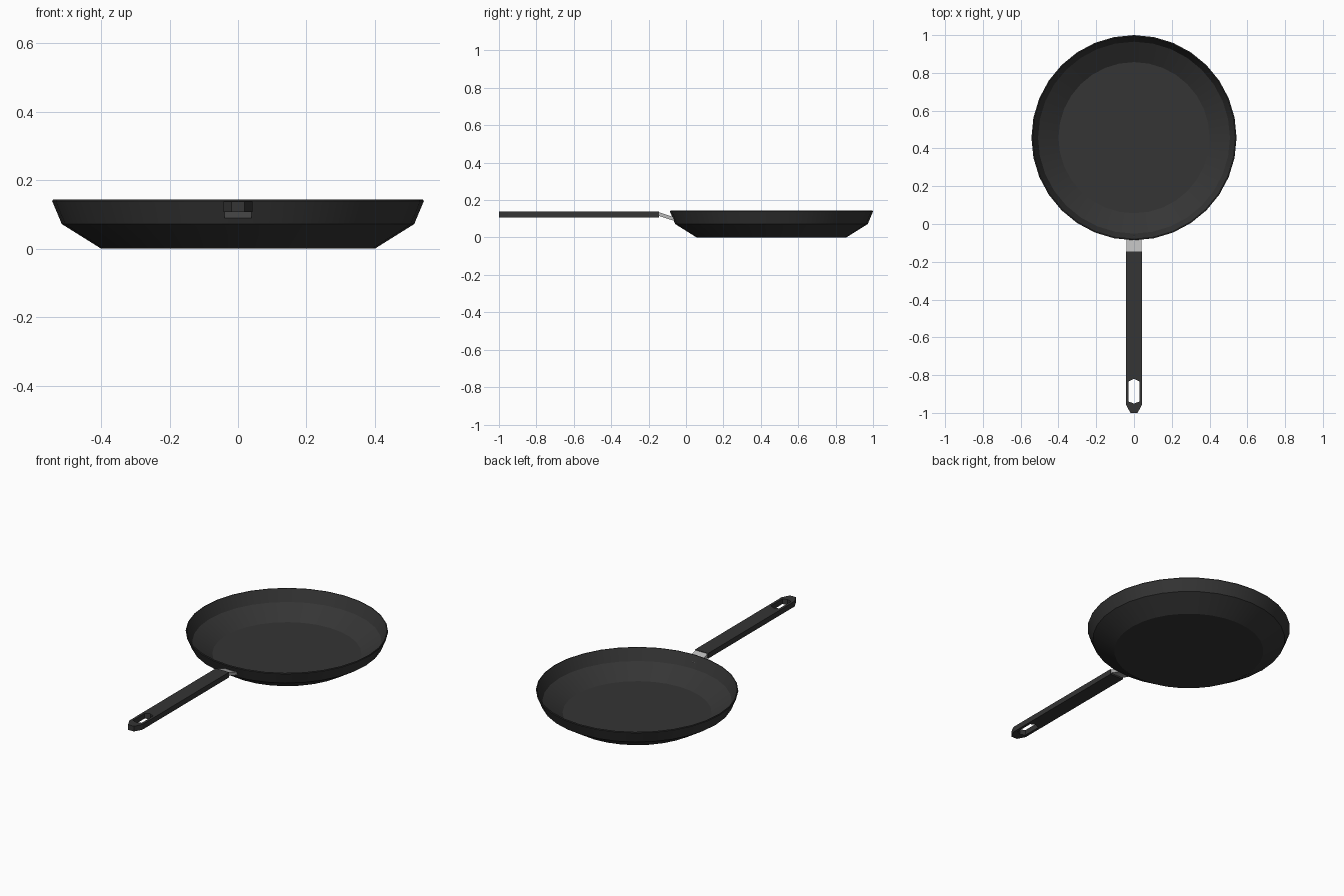
import bpy, bmesh, math

if "Cube" in bpy.data.objects:
    bpy.data.objects.remove(bpy.data.objects["Cube"])


def material(name, rgb):
    m = bpy.data.materials.new(name)
    m.diffuse_color = (*rgb, 1)
    m.use_nodes = True
    m.node_tree.nodes["Principled BSDF"].inputs["Base Color"].default_value = m.diffuse_color
    return m


BLACK = material("black coating", (0.035, 0.035, 0.035))
STEEL = material("brushed steel", (0.48, 0.48, 0.48))


def add_object(name, mesh, mat):
    mesh.materials.clear()
    mesh.materials.append(mat)
    ob = bpy.data.objects.new(name, mesh)
    bpy.context.collection.objects.link(ob)
    return ob


def lathe(name, profile, centre, sides, mat):
    """Spin an (r, z) profile that runs from bottom outside to floor inside."""
    bm = bmesh.new()
    rings = []
    for r, z in profile:
        rings.append([bm.verts.new((centre[0] + r * math.cos(2 * math.pi * i / sides),
                                    centre[1] + r * math.sin(2 * math.pi * i / sides), z))
                      for i in range(sides)])
    for a, b in zip(rings, rings[1:]):
        for i in range(sides):
            j = (i + 1) % sides
            bm.faces.new((a[i], a[j], b[j], b[i]))
    bm.faces.new(rings[0][::-1])
    bm.faces.new(rings[-1])
    mesh = bpy.data.meshes.new(name)
    bm.to_mesh(mesh)
    bm.free()
    return add_object(name, mesh, mat)


def plate(name, outlines, z0, z1, mat):
    """Flat plate from mirrored 2D outlines; later outlines become holes."""
    cu = bpy.data.curves.new(name, 'CURVE')
    cu.dimensions = '2D'
    cu.fill_mode = 'BOTH'
    cu.extrude = (z1 - z0) / 2
    for half in outlines:
        pts = half + [(-x, y) for x, y in reversed(half) if x > 0]
        sp = cu.splines.new('POLY')
        sp.points.add(len(pts) - 1)
        for p, (x, y) in zip(sp.points, pts):
            p.co = (x, y, (0), 1)
        sp.use_cyclic_u = True
    tmp = bpy.data.objects.new(name + "_curve", cu)
    bpy.context.collection.objects.link(tmp)
    dg = bpy.context.evaluated_depsgraph_get()
    mesh = bpy.data.meshes.new_from_object(tmp.evaluated_get(dg))
    bpy.data.objects.remove(tmp)
    bm = bmesh.new()
    bm.from_mesh(mesh)
    bmesh.ops.remove_doubles(bm, verts=bm.verts, dist=1e-5)
    bmesh.ops.translate(bm, verts=bm.verts, vec=(0, 0, (z0 + z1) / 2))
    bmesh.ops.recalc_face_normals(bm, faces=bm.faces)
    for f in bm.faces:
        f.smooth = False
    bm.to_mesh(mesh)
    bm.free()
    return add_object(name, mesh, mat)


# Pan bowl: thin two-step flared wall
pan = lathe("pan_bowl", [(0.400, 0.0), (0.515, 0.072), (0.543, 0.139), (0.541, 0.143),
                         (0.537, 0.143), (0.508, 0.075), (0.400, 0.006)],
            (0, 0.457), 32, BLACK)
bpy.context.view_layer.objects.active = pan
pan.select_set(True)
bpy.ops.object.shade_smooth_by_angle(angle=math.radians(25))

# Handle: long bar with clipped tip and hanging hole
plate("handle", [[(0.043, -0.145), (0.043, -0.955), (0.019, -1.0)],
                 [(0.0, -0.820), (0.028, -0.833), (0.028, -0.940), (0.0, -0.951)]],
      0.107, 0.138, BLACK)

# Sloping steel neck between handle and pan
bm = bmesh.new()
bmesh.ops.create_cube(bm, size=1)
for v in bm.verts:
    near_pan = v.co.y > 0
    top = v.co.z > 0
    y = -0.064 if near_pan else -0.150
    z = (0.108 if top else 0.089) if near_pan else (0.137 if top else 0.117)
    v.co = (math.copysign(0.040, v.co.x), y, z)
me = bpy.data.meshes.new("neck")
bm.to_mesh(me)
bm.free()
add_object("neck", me, STEEL)
